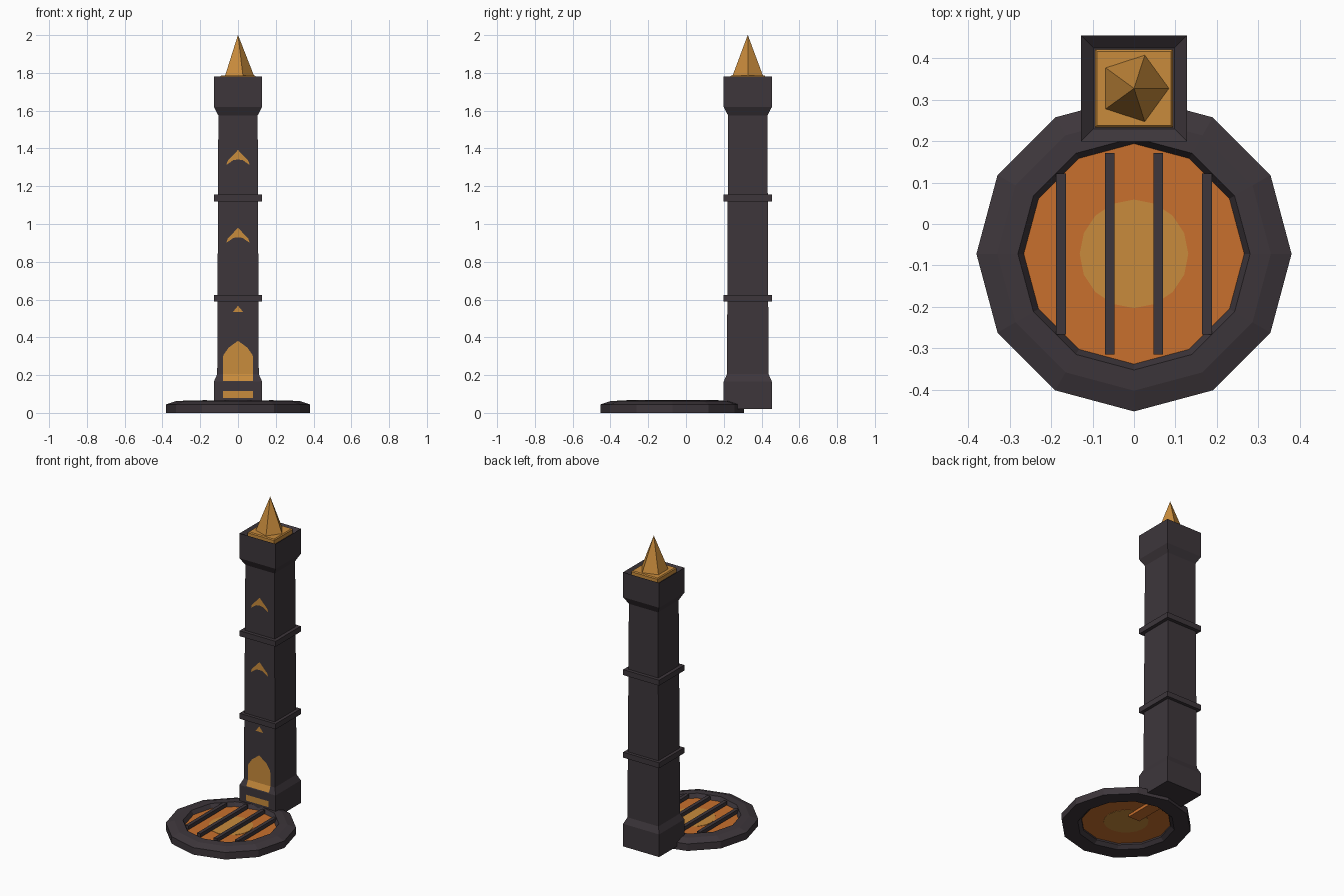
import bpy, bmesh, math

cube = bpy.data.objects.get("Cube")
if cube:
    bpy.data.objects.remove(cube, do_unlink=True)


def material(name, rgb):
    m = bpy.data.materials.new(name)
    m.use_nodes = True
    m.diffuse_color = (*rgb, 1)
    m.node_tree.nodes["Principled BSDF"].inputs["Base Color"].default_value = (*rgb, 1)
    return m


IRON = material("dark iron", (0.047, 0.037, 0.044))
GOLD = material("glowing gold", (0.58, 0.26, 0.045))
EMBER = material("ember orange", (0.58, 0.16, 0.026))

TOWER_Y, GRATE_Y = 0.327, -0.072


def finish(name, bm, mat, fix_normals=True):
    if fix_normals:
        bmesh.ops.recalc_face_normals(bm, faces=bm.faces)
    mesh = bpy.data.meshes.new(name)
    bm.to_mesh(mesh)
    bm.free()
    mesh.materials.append(mat)
    obj = bpy.data.objects.new(name, mesh)
    bpy.context.collection.objects.link(obj)
    return obj


def lathe(name, profile, sides, y, mat, ring=False):
    """Sweep (radius, z) points round an upright axis; square for four sides."""
    bm = bmesh.new()
    square = sides == 4
    scale, phase = (math.sqrt(2), math.pi / 4) if square else (1, 0)
    loops = []
    for r, z in profile:
        angles = [phase + math.tau * i / sides for i in range(sides)]
        loops.append([bm.verts.new((r * scale * math.cos(a), y + r * scale * math.sin(a), z))
                      for a in angles])
    pairs = list(zip(loops, loops[1:]))
    if ring:
        pairs.append((loops[-1], loops[0]))
    else:
        bm.faces.new(loops[0])
        bm.faces.new(loops[-1])
    for a, b in pairs:
        for i in range(sides):
            j = (i + 1) % sides
            bm.faces.new((a[i], a[j], b[j], b[i]))
    return finish(name, bm, mat)


def box(name, x, y0, y1, z0, z1, width, mat):
    bm = bmesh.new()
    bmesh.ops.create_cube(bm, size=1)
    for v in bm.verts:
        v.co.x = x + v.co.x * width
        v.co.y = y1 if v.co.y > 0 else y0
        v.co.z = z1 if v.co.z > 0 else z0
    return finish(name, bm, mat)


# Tower body: flared foot, tapering shaft, flared head with a sunken top
BODY = [(0.128, 0.02), (0.128, 0.165), (0.11, 0.205), (0.104, 1.575),
        (0.128, 1.62), (0.128, 1.78)]
lathe("tower_body", BODY + [(0.098, 1.755)], 4, TOWER_Y, IRON)
for name, z in (("lower_band", 0.59), ("upper_band", 1.12)):
    lathe(name, [(0.128, z), (0.128, z + 0.035)], 4, TOWER_Y, IRON)

# Gold top plate and five-sided spike
lathe("top_plate", [(0.094, 1.75), (0.094, 1.78), (0.089, 1.786)], 4, TOWER_Y, GOLD)
lathe("spike", [(0.085, 1.784), (0.0005, 2.0)], 5, TOWER_Y, GOLD)


# Painted marks that follow the tower's front face
def front_y(z):
    for (r0, z0), (r1, z1) in zip(BODY, BODY[1:]):
        if z0 <= z <= z1:
            return TOWER_Y - r0 - (r1 - r0) * (z - z0) / (z1 - z0) - 0.002


def mark(name, half_outlines):
    """Each outline lists right-hand points; the left half is mirrored."""
    bm = bmesh.new()
    for half in half_outlines:
        left = [(-x, z) for x, z in reversed(half) if x > 0]
        bm.faces.new([bm.verts.new((x, front_y(z), z)) for x, z in half + left])
    bmesh.ops.remove_doubles(bm, verts=bm.verts, dist=0.0001)
    for f in bm.faces:
        f.normal_update()
        if f.normal.y > 0:
            f.normal_flip()
    return finish(name, bm, GOLD, fix_normals=False)


mark("door", [[(0.08, 0.17), (0.08, 0.205)],
              [(0.08, 0.205), (0.078, 0.305), (0.05, 0.345), (0, 0.382)]])
mark("door_step", [[(0.08, 0.078), (0.08, 0.116)]])
mark("small_arrow", [[(0.028, 0.533), (0, 0.567)]])
for name, z in (("lower_chevron", 0.90), ("upper_chevron", 1.312)):
    outline = [(0, z + 0.03), (0.025, z + 0.026), (0.062, z), (0.055, z + 0.022), (0, z + 0.08)]
    mark(name, [outline])

# Twelve-sided fire pit: rim, ember bed and glowing centre
lathe("pit_rim", [(0.38, 0), (0.38, 0.045), (0.33, 0.062), (0.28, 0.065),
                  (0.263, 0.035), (0.263, 0.02), (0.285, 0)], 12, GRATE_Y, IRON, ring=True)
lathe("ember_bed", [(0.268, 0.03), (0.268, 0.04)], 12, GRATE_Y, EMBER)
lathe("ember_glow", [(0.131, 0.028), (0.131, 0.042)], 16, GRATE_Y, GOLD)
box("ember_channel", 0, 0, 0.2, 0.012, 0.03, 0.08, EMBER)

# Grate bars
for i, x in enumerate((-0.176, -0.059, 0.059, 0.176)):
    reach = 0.194 if abs(x) > 0.1 else 0.243
    box(f"grate_bar_{i + 1}", x, GRATE_Y - reach, GRATE_Y + reach, 0.045, 0.069, 0.023, IRON)
